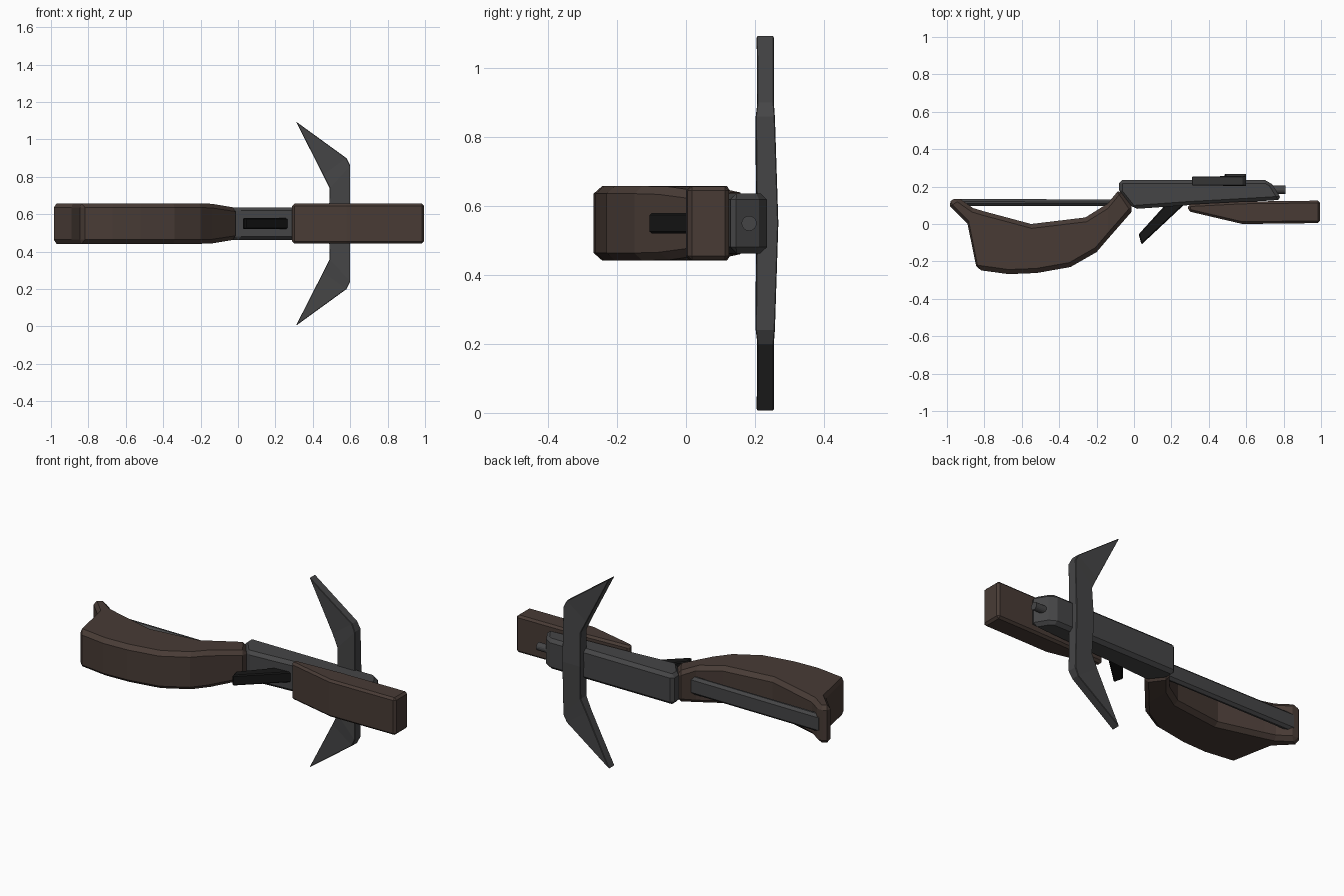
import bpy, bmesh, math
from mathutils import Vector

if "Cube" in bpy.data.objects:
    bpy.data.objects.remove(bpy.data.objects["Cube"])

CZ = 0.55  # mid height of the weapon


def material(name, rgb):
    m = bpy.data.materials.new(name)
    m.diffuse_color = (*rgb, 1)
    m.use_nodes = True
    m.node_tree.nodes["Principled BSDF"].inputs["Base Color"].default_value = m.diffuse_color
    return m


WOOD = material("dark_wood", (0.065, 0.044, 0.036))
METAL = material("dark_metal", (0.06, 0.06, 0.062))
BLACK = material("black", (0.008, 0.008, 0.008))


def loft(name, mat, rings, bevel):
    """Join four-cornered rings into a solid and chamfer its hard edges."""
    bm = bmesh.new()
    rows = [[bm.verts.new(p) for p in r] for r in rings]
    for a, b in zip(rows, rows[1:]):
        for i in range(4):
            j = (i + 1) % 4
            bm.faces.new((a[i], a[j], b[j], b[i]))
    bm.faces.new(rows[0][::-1])
    bm.faces.new(rows[-1])
    bmesh.ops.recalc_face_normals(bm, faces=bm.faces)
    me = bpy.data.meshes.new(name)
    bm.to_mesh(me)
    bm.free()
    ob = bpy.data.objects.new(name, me)
    bpy.context.collection.objects.link(ob)
    me.materials.append(mat)
    mod = ob.modifiers.new("chamfer", 'BEVEL')
    mod.width = bevel
    mod.segments = 1
    mod.limit_method = 'ANGLE'
    mod.angle_limit = math.radians(50)
    return ob


def side_part(name, mat, sections, bevel):
    """Sections are lower x, y, upper x, y and half width in z."""
    rings = [[(x0, y0, CZ - h), (x0, y0, CZ + h), (x1, y1, CZ + h), (x1, y1, CZ - h)]
             for x0, y0, x1, y1, h in sections]
    return loft(name, mat, rings, bevel)


# Curved shoulder stock with a horned butt
side_part("shoulder_stock", WOOD, [
    (-1.00, 0.11, -0.945, 0.145, 0.108),
    (-0.89, 0.00, -0.86, 0.085, 0.108),
    (-0.84, -0.245, -0.80, 0.067, 0.108),
    (-0.67, -0.268, -0.68, 0.035, 0.108),
    (-0.52, -0.262, -0.55, 0.00, 0.108),
    (-0.34, -0.23, -0.40, 0.018, 0.108),
    (-0.20, -0.15, -0.26, 0.035, 0.108),
    (-0.14, -0.08, -0.14, 0.11, 0.106),
    (0.00, 0.08, -0.075, 0.19, 0.085)], 0.022)

# Central body
side_part("body", METAL, [
    (-0.08, 0.18, -0.08, 0.235, 0.087),
    (0.00, 0.08, 0.00, 0.235, 0.087),
    (0.28, 0.10, 0.28, 0.235, 0.087),
    (0.72, 0.125, 0.70, 0.235, 0.087),
    (0.79, 0.13, 0.74, 0.212, 0.087)], 0.018)

# Wooden fore grip
side_part("fore_grip", WOOD, [
    (0.29, 0.068, 0.29, 0.105, 0.107),
    (0.58, 0.00, 0.58, 0.12, 0.107),
    (0.995, 0.005, 0.995, 0.125, 0.107)], 0.012)

# Rail above the stock
side_part("rail", METAL, [
    (-0.95, 0.095, -0.95, 0.135, 0.05),
    (-0.05, 0.095, -0.05, 0.13, 0.05)], 0.014)

# Trigger
side_part("trigger", BLACK, [
    (0.04, -0.11, 0.025, -0.055, 0.03),
    (0.27, 0.105, 0.17, 0.105, 0.03)], 0.006)

# Bow limbs: inner x, z, outer x, z, underside y and top y, mirrored about the middle
half = [
    (0.31, 0.545, 0.318, 0.540, 0.205, 0.255),
    (0.455, 0.26, 0.58, 0.35, 0.207, 0.255),
    (0.49, 0.19, 0.60, 0.31, 0.202, 0.258),
]
middle = [(0.485, 0.0, 0.60, 0.0, 0.205, 0.268)]
upper = half
lower = [(a, -b, c, -d, e, f) for a, b, c, d, e, f in reversed(half)]
loft("bow_limbs", METAL,
     [[(a, e, CZ + b), (a, f, CZ + b), (c, f, CZ + d), (c, e, CZ + d)]
      for a, b, c, d, e, f in upper + middle + lower], 0.012)

# Muzzle tube
bpy.ops.mesh.primitive_cylinder_add(vertices=16, radius=0.022, depth=0.2,
                                    location=(0.71, 0.183, CZ),
                                    rotation=(0, math.pi / 2, 0))
tube = bpy.context.object
tube.name = "muzzle_tube"
tube.data.materials.append(METAL)
